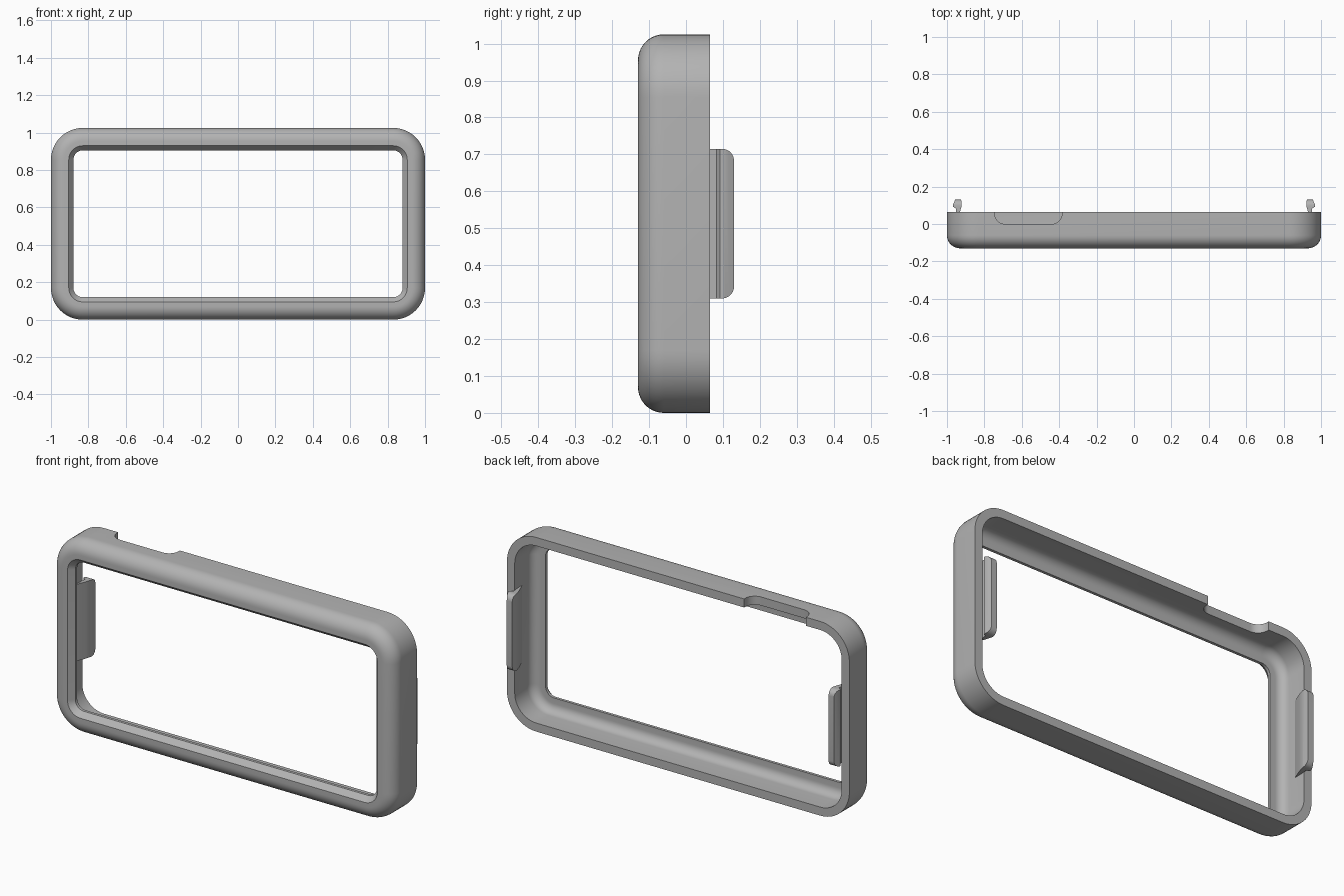
import bpy, bmesh
from math import cos, sin, pi, radians
from mathutils import Vector

if "Cube" in bpy.data.objects:
    bpy.data.objects.remove(bpy.data.objects["Cube"])

HEIGHT, CORNER, WALL = 1.025, 0.17, 0.045
FRONT, BACK = -0.13, 0.065

grey = bpy.data.materials.new("plain grey")
grey.use_nodes = True
grey.diffuse_color = (0.45, 0.45, 0.45, 1)
grey.node_tree.nodes["Principled BSDF"].inputs["Base Color"].default_value = grey.diffuse_color


def make_object(name, bm):
    bmesh.ops.recalc_face_normals(bm, faces=bm.faces)
    mesh = bpy.data.meshes.new(name)
    bm.to_mesh(mesh)
    bm.free()
    mesh.materials.append(grey)
    ob = bpy.data.objects.new(name, mesh)
    bpy.context.collection.objects.link(ob)
    return ob


def arc(cx, cy, r, start, end, steps):
    angles = [radians(start + (end - start) * i / steps) for i in range(steps + 1)]
    return [(cx + r * cos(a), cy + r * sin(a)) for a in angles]


def rounded_rect(x0, x1, y0, y1, r, steps=12):
    corners = [(x1 - r, y1 - r), (x0 + r, y1 - r), (x0 + r, y0 + r), (x1 - r, y0 + r)]
    return [p for i, c in enumerate(corners)
            for p in arc(*c, r, 90 * i, 90 * i + 90, steps)]


def prism(name, points, offset):
    """Extrude a closed 3D outline along an offset."""
    bm = bmesh.new()
    face = bm.faces.new([bm.verts.new(p) for p in points])
    new = bmesh.ops.extrude_face_region(bm, geom=[face])["geom"]
    verts = [g for g in new if isinstance(g, bmesh.types.BMVert)]
    bmesh.ops.translate(bm, verts=verts, vec=Vector(offset))
    return make_object(name, bm)


def boolean(target, cutter, operation):
    mod = target.modifiers.new("cut", "BOOLEAN")
    mod.operation, mod.solver, mod.object = operation, "EXACT", cutter
    bpy.context.view_layer.objects.active = target
    bpy.ops.object.modifier_apply(modifier=mod.name)
    bpy.data.objects.remove(cutter)


def smooth(ob):
    bpy.ops.object.select_all(action="DESELECT")
    ob.select_set(True)
    bpy.context.view_layer.objects.active = ob
    bpy.ops.object.shade_smooth_by_angle(angle=radians(30))


# Frame: wall section (inset, depth) swept around a rounded rectangle
section = [(0, BACK)] + arc(0.07, FRONT + 0.07, 0.07, 180, 270, 10)
section += [(0.095, FRONT), (0.12, -0.10), (0.12, -0.085)]
section += arc(WALL + 0.045, -0.04, 0.045, 270, 180, 8) + [(WALL, BACK)]
bm = bmesh.new()
rings = []
for inset, y in section:
    outline = rounded_rect(-1 + inset, 1 - inset, inset, HEIGHT - inset, CORNER - inset)
    rings.append([bm.verts.new((x, y, z)) for x, z in outline])
for a, b in zip(rings, rings[1:] + rings[:1]):
    for i in range(len(a)):
        j = (i + 1) % len(a)
        bm.faces.new((a[i], a[j], b[j], b[i]))
frame = make_object("frame", bm)

# Notch through the back edge of the top wall
notch = rounded_rect(-0.745, -0.385, 0, 0.2, 0.055)
boolean(frame, prism("notch_cutter", [(x, y, 0.94) for x, y in notch], (0, 0, 0.2)), "DIFFERENCE")
smooth(frame)

# Snap clips on the inside of both end walls
hook = [(0.956, 0.0), (0.952, 0.083), (0.968, 0.092), (0.968, 0.103), (0.956, 0.13),
        (0.924, 0.13), (0.921, 0.097), (0.932, 0.06), (0.95, 0.015)]
trim = rounded_rect(-0.1, 0.13, 0.31, 0.715, 0.032, 8)
for name, side in (("left_clip", 1), ("right_clip", -1)):
    clip = prism(name, [(side * x, y, 0.25) for x, y in hook], (0, 0, 0.5))
    boolean(clip, prism("trim", [(side * 0.85, y, z) for y, z in trim], (side * 0.2, 0, 0)), "INTERSECT")
    smooth(clip)
